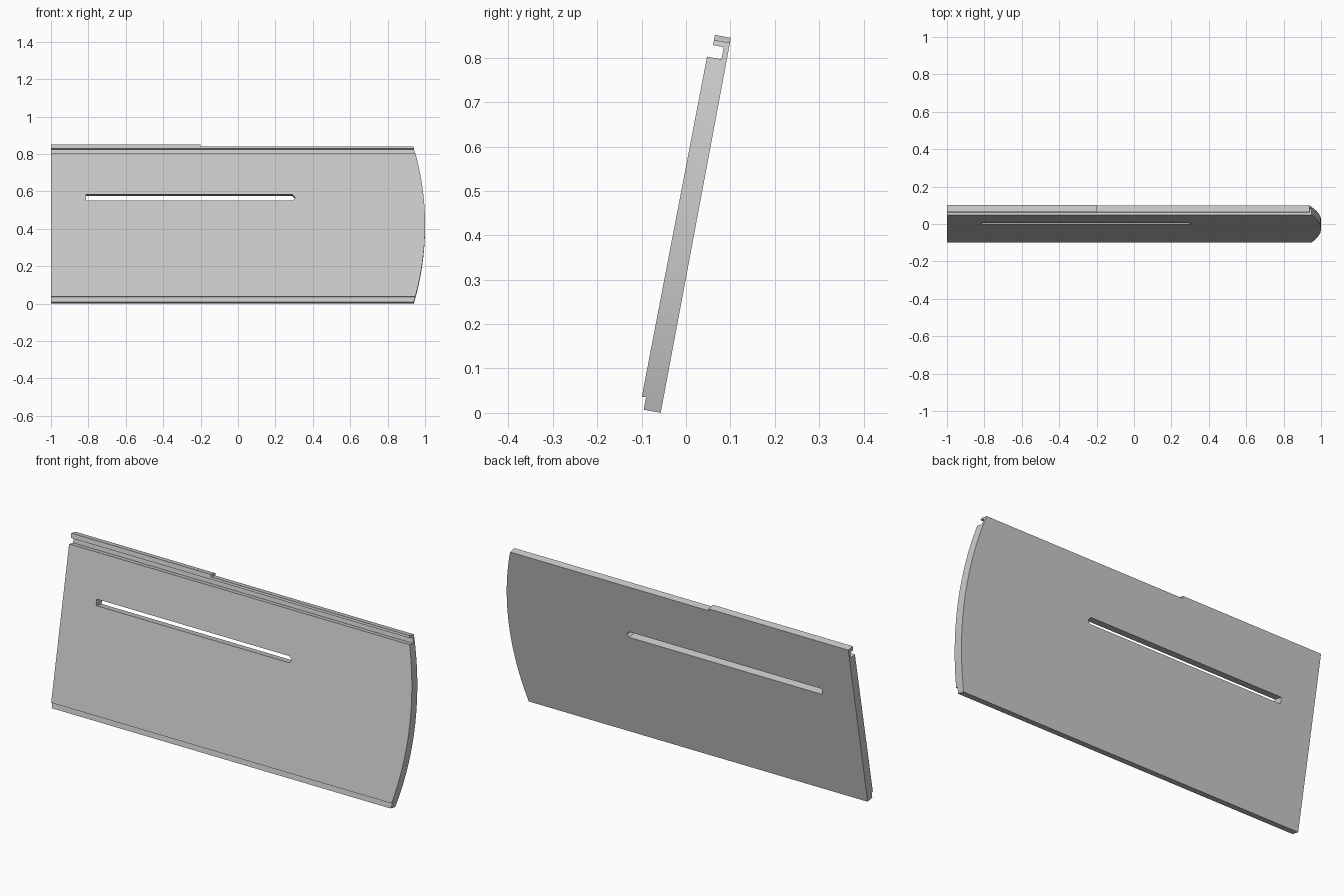
import bpy, bmesh
from math import radians, sin, cos, pi
from mathutils import Matrix

cube = bpy.data.objects.get("Cube")
if cube:
    bpy.data.objects.remove(cube, do_unlink=True)

# Board frame: x along the length, -y out of the front, z up the leaning face
LEAN = Matrix.Translation((0, -0.057, 0)) @ Matrix.Rotation(radians(-10.6), 4, 'X')

grey = bpy.data.materials.new("light grey")
grey.use_nodes = True
grey.diffuse_color = (0.6, 0.6, 0.6, 1)
grey.node_tree.nodes["Principled BSDF"].inputs["Base Color"].default_value = (0.6, 0.6, 0.6, 1)


def prism(name, points, step):
    """Extrude a closed outline of 3D points by a step vector."""
    bm = bmesh.new()
    face = bm.faces.new([bm.verts.new(p) for p in points])
    new = bmesh.ops.extrude_face_region(bm, geom=[face])["geom"]
    bmesh.ops.translate(bm, vec=step, verts=[v for v in new if isinstance(v, bmesh.types.BMVert)])
    bmesh.ops.recalc_face_normals(bm, faces=bm.faces)
    mesh = bpy.data.meshes.new(name)
    bm.to_mesh(mesh)
    bm.free()
    mesh.materials.append(grey)
    obj = bpy.data.objects.new(name, mesh)
    bpy.context.collection.objects.link(obj)
    obj.matrix_world = LEAN
    return obj


def along_x(name, profile, x0, x1):
    return prism(name, [(x0, -t, s) for t, s in profile], (x1 - x0, 0, 0))


def through(name, outline):
    return prism(name, [(x, -0.2, s) for x, s in outline], (0, 0.4, 0))


def cut(target, cutter, operation):
    bpy.context.view_layer.objects.active = target
    mod = target.modifiers.new("cut", 'BOOLEAN')
    mod.operation, mod.solver, mod.object = operation, 'EXACT', cutter
    bpy.context.view_layer.update()
    bpy.ops.object.modifier_apply(modifier=mod.name)
    bpy.data.objects.remove(cutter, do_unlink=True)


# Board profile (depth, height) with a bottom rebate and a hooked top groove
board = along_x("board", [
    (0, 0), (0.039, 0), (0.039, 0.0285), (0.0485, 0.0285), (0.045, 0.808),
    (0.012, 0.808), (0.012, 0.836), (0.0365, 0.836), (0.0365, 0.848), (0, 0.848)], -1, 1.2)

# Bowed end
radius, count = 1.5, 256
disc = through("end_cutter", [(-0.5 + radius * cos(2 * pi * i / count),
                               0.42 + radius * sin(2 * pi * i / count)) for i in range(count)])
cut(board, disc, 'INTERSECT')

# Long slot with a blunt point at one end
slot = through("slot_cutter", [(-0.812, 0.553), (0.293, 0.553), (0.305, 0.565),
                               (0.303, 0.572), (0.29, 0.585), (-0.812, 0.585)])
cut(board, slot, 'DIFFERENCE')

# Raised strip on part of the top lip
strip = along_x("top_strip", [(0, 0.848), (0.0365, 0.848), (0.0365, 0.8595), (0, 0.8595)], -1, -0.2)

for obj in (board, strip):
    bpy.ops.object.select_all(action='DESELECT')
    obj.select_set(True)
    bpy.context.view_layer.objects.active = obj
    bpy.ops.object.shade_smooth_by_angle(angle=radians(20))
